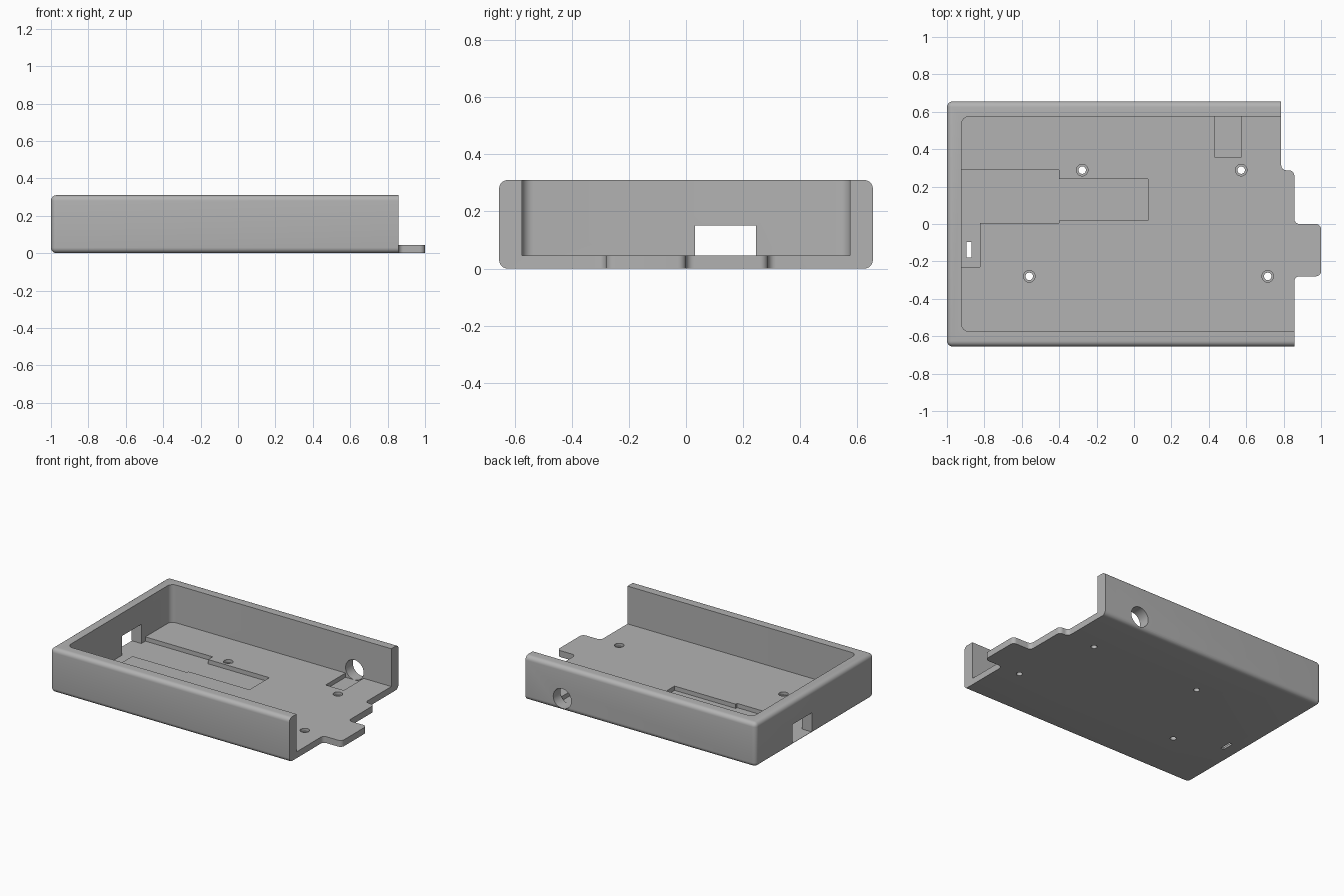
import bpy, bmesh
from math import radians
from mathutils import Matrix, Vector

cube = bpy.data.objects.get("Cube")
if cube:
    bpy.data.objects.remove(cube, do_unlink=True)

grey = bpy.data.materials.new("plain grey")
grey.use_nodes = True
colour = (0.45, 0.45, 0.45, 1)
grey.diffuse_color = colour
grey.node_tree.nodes["Principled BSDF"].inputs["Base Color"].default_value = colour


def finish(name, bm):
    bmesh.ops.recalc_face_normals(bm, faces=bm.faces)
    mesh = bpy.data.meshes.new(name)
    bm.to_mesh(mesh)
    bm.free()
    mesh.materials.append(grey)
    obj = bpy.data.objects.new(name, mesh)
    bpy.context.collection.objects.link(obj)
    return obj


def box(name, low, high, radius=0, rounded=lambda edge: True):
    """Box between two corners, with the chosen edges rounded."""
    low, high = Vector(low), Vector(high)
    bm = bmesh.new()
    bmesh.ops.create_cube(bm, size=1)
    for v in bm.verts:
        v.co = (low + high) / 2 + v.co * (high - low)
    if radius:
        bmesh.ops.bevel(bm, geom=[e for e in bm.edges if rounded(e)], offset=radius,
                        segments=6, profile=0.5, affect='EDGES')
    return finish(name, bm)


def cylinder(name, centre, radius, depth, tilt=0):
    bm = bmesh.new()
    place = Matrix.Translation(centre) @ Matrix.Rotation(tilt, 4, 'X')
    bmesh.ops.create_cone(bm, cap_ends=True, segments=32, radius1=radius,
                          radius2=radius, depth=depth, matrix=place)
    return finish(name, bm)


def plan_prism(name, outline, radius, bottom, top):
    """Upright prism from a plan; corners inside the sides are rounded."""
    bm = bmesh.new()
    verts = [bm.verts.new((x, y, bottom)) for x, y in outline]
    bm.faces.new(verts)
    bmesh.ops.bevel(bm, geom=[v for v in verts if abs(v.co.y) < 0.5], offset=radius,
                    segments=6, profile=0.5, affect='VERTICES')
    side = bmesh.ops.extrude_face_region(bm, geom=bm.faces[:])
    for v in side["geom"]:
        if isinstance(v, bmesh.types.BMVert):
            v.co.z = top
    return finish(name, bm)


def combine(obj, cutter, operation='DIFFERENCE'):
    mod = obj.modifiers.new("cut", 'BOOLEAN')
    mod.operation, mod.solver, mod.object = operation, 'EXACT', cutter
    bpy.context.view_layer.objects.active = obj
    bpy.ops.object.modifier_apply(modifier=mod.name)
    bpy.data.objects.remove(cutter, do_unlink=True)


FLOOR, SUNK = 0.045, 0.015

# Rounded outer block, open end trimmed later
tray = box("tray", (-1, -0.655, 0), (1.3, 0.655, 0.31), 0.03,
           lambda e: any(v.co.x < 0 for v in e.verts) or abs((e.verts[0].co - e.verts[1].co).x) > 1)

# Cavity with rounded inner corners
combine(tray, box("cavity", (-0.922, -0.575, FLOOR), (1.5, 0.575, 0.5), 0.04,
                  lambda e: all(v.co.x < 0 for v in e.verts)
                  and abs((e.verts[0].co - e.verts[1].co).z) > 0.1))

# Stepped open end with a tab
outline = [(-1.2, 0.8), (-1.2, -0.8), (0.857, -0.8), (0.857, -0.28), (1, -0.28),
           (1, 0), (0.857, 0), (0.857, 0.287), (0.787, 0.287), (0.787, 0.8)]
combine(tray, plan_prism("end_trim", outline, 0.028, -0.2, 0.6), 'INTERSECT')

# Sunken pockets in the floor
for x0, x1, y0, y1 in [(-0.922, -0.4, 0.005, 0.29), (-0.41, 0.075, 0.02, 0.24),
                       (-0.922, -0.823, -0.23, 0.01), (0.432, 0.572, 0.355, 0.575)]:
    combine(tray, box("pocket", (x0, y0, SUNK), (x1, y1, 0.06)))

# End window, strap slot and round side port
combine(tray, box("window", (-1.1, 0.032, SUNK), (-0.9, 0.246, 0.15)))
combine(tray, box("slot", (-0.895, -0.18, -0.1), (-0.87, -0.095, 0.1)))
combine(tray, cylinder("port", (0.502, 0.63, SUNK + 0.07), 0.07, 0.14, radians(90)))

# Stepped screw holes
for x, y in [(-0.277, 0.288), (0.573, 0.288), (-0.56, -0.28), (0.715, -0.28)]:
    combine(tray, cylinder("screw_hole", (x, y, 0), 0.02, 0.2))
    combine(tray, cylinder("screw_recess", (x, y, 0.06), 0.031, 0.07))

bpy.ops.object.select_all(action='DESELECT')
tray.select_set(True)
bpy.context.view_layer.objects.active = tray
bpy.ops.object.shade_smooth_by_angle(angle=radians(30))
